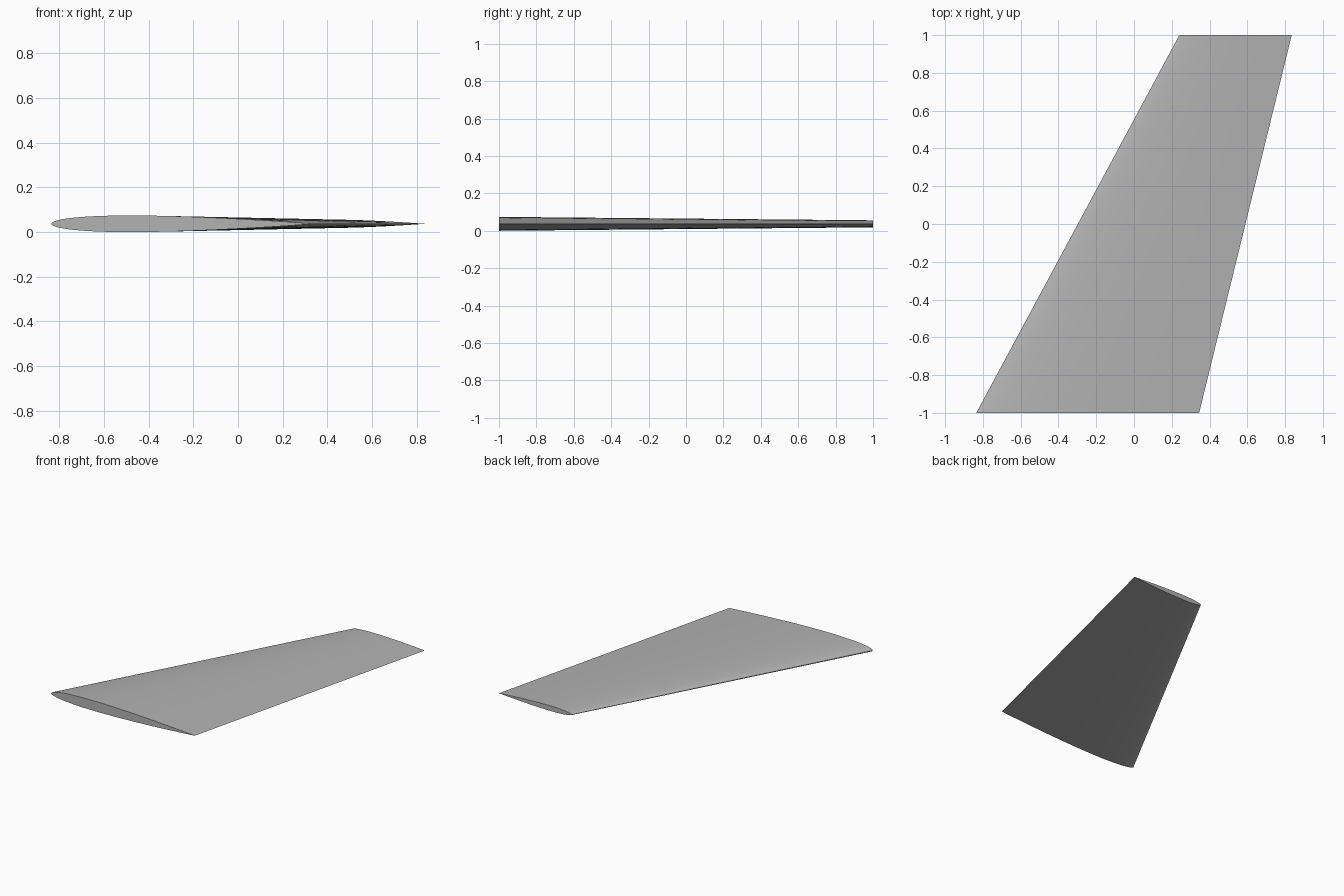
import bpy
import bmesh
import math

cube = bpy.data.objects.get("Cube")
if cube:
    bpy.data.objects.remove(cube, do_unlink=True)

STEPS = 32          # chordwise divisions per side
THICKNESS = 0.063   # thickness to chord ratio
MID_Z = 0.037

grey = bpy.data.materials.new("wing grey")
grey.use_nodes = True
colour = (0.45, 0.45, 0.45, 1)
grey.diffuse_color = colour
grey.node_tree.nodes["Principled BSDF"].inputs["Base Color"].default_value = colour


def half_thickness(t):
    """Symmetric aerofoil with a round nose and a closed trailing edge."""
    return 5 * THICKNESS * (0.2969 * math.sqrt(t) - 0.126 * t - 0.3516 * t**2
                            + 0.2843 * t**3 - 0.1036 * t**4)


def section(bm, y, lead, trail):
    """Closed loop of vertices: trailing edge, over the top, nose, underside."""
    chord = trail - lead
    loop = []
    for i in range(2 * STEPS):
        angle = math.pi * i / STEPS
        t = (1 + math.cos(angle)) / 2
        side = 1 if i < STEPS else -1
        z = 0 if i == 0 else side * half_thickness(t) * chord
        loop.append(bm.verts.new((lead + t * chord, y, MID_Z + z)))
    return loop


# Tapered, swept skin between the root and tip sections, with flat end caps
bm = bmesh.new()
root = section(bm, -1, -0.835, 0.345)
tip = section(bm, 1, 0.24, 0.835)
for i in range(len(root)):
    j = (i + 1) % len(root)
    bm.faces.new((root[i], root[j], tip[j], tip[i]))
bm.faces.new(root)
bm.faces.new(tip)
bmesh.ops.recalc_face_normals(bm, faces=bm.faces)

mesh = bpy.data.meshes.new("wing")
bm.to_mesh(mesh)
bm.free()
mesh.materials.append(grey)
wing = bpy.data.objects.new("wing", mesh)
bpy.context.collection.objects.link(wing)

# Smooth skin, sharp trailing edge and end caps
bpy.ops.object.select_all(action='DESELECT')
wing.select_set(True)
bpy.context.view_layer.objects.active = wing
bpy.ops.object.shade_smooth_by_angle(angle=math.radians(40))
for edge in mesh.edges:
    if all(mesh.vertices[v].co.x in (mesh.vertices[0].co.x,
                                     mesh.vertices[2 * STEPS].co.x)
           for v in edge.vertices):
        edge.use_edge_sharp = True
